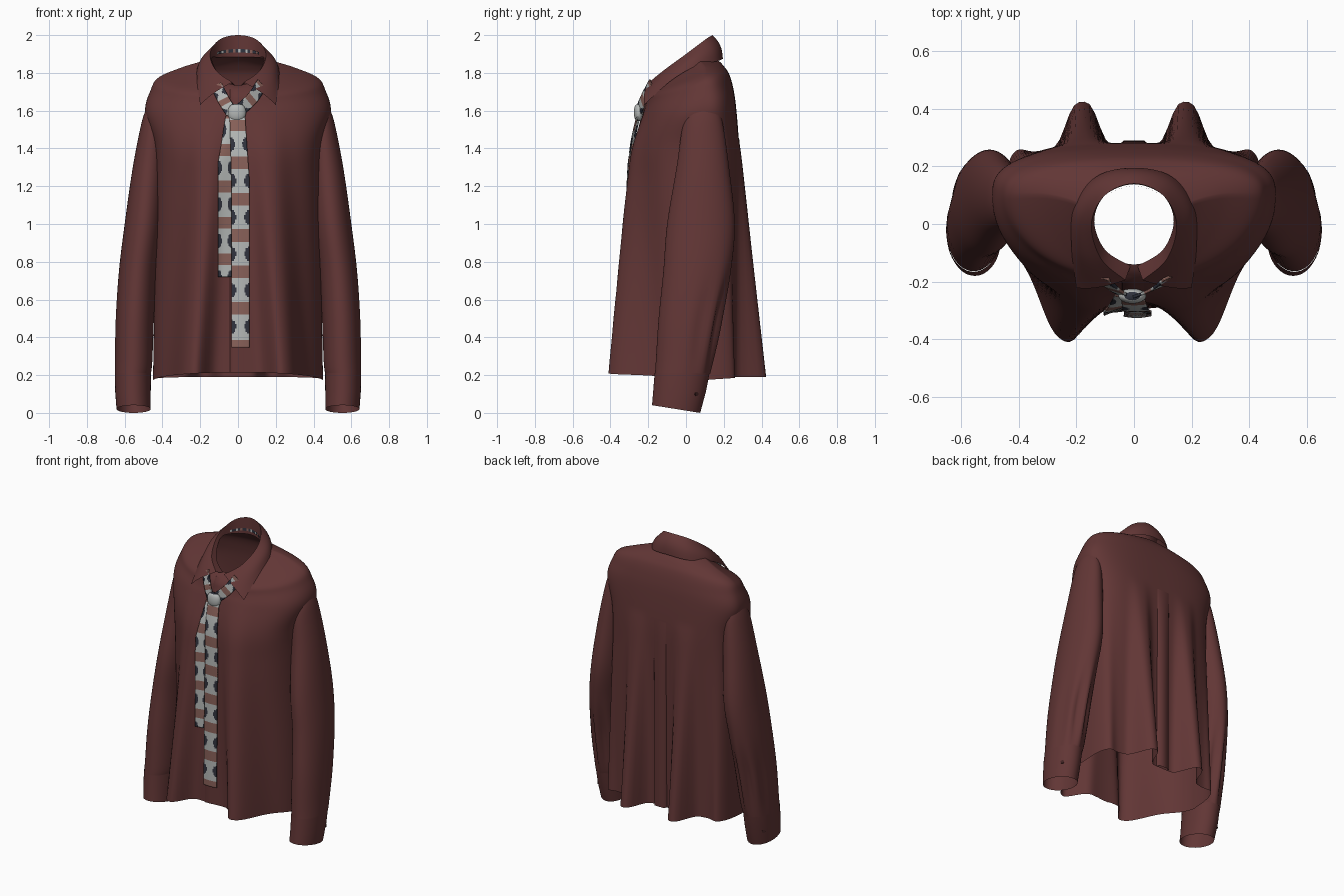
import bpy, bmesh, math
from mathutils import Vector

if "Cube" in bpy.data.objects:
    bpy.data.objects.remove(bpy.data.objects["Cube"])


def material(name, rgb):
    m = bpy.data.materials.new(name)
    m.diffuse_color = (*rgb, 1)
    m.use_nodes = True
    m.node_tree.nodes["Principled BSDF"].inputs["Base Color"].default_value = m.diffuse_color
    return m


MAROON = material("maroon cloth", (0.122, 0.037, 0.036))
BUTTON = material("dark button", (0.05, 0.016, 0.016))
GREY = material("light grey", (0.46, 0.48, 0.47))
ROSE = material("rose brown", (0.25, 0.12, 0.10))
NAVY = material("dark navy", (0.03, 0.033, 0.048))
TIE = [GREY, ROSE, NAVY]


def spline(keys, s):
    """Catmull-Rom through the keys, s runs from 0 to len-1."""
    n = len(keys)
    i = max(0, min(int(s), n - 2))
    f = s - i
    ks = [keys[max(0, min(n - 1, j))] for j in (i - 1, i, i + 1, i + 2)]
    return [0.5 * (2 * b + (c - a) * f + (2 * a - 5 * b + 4 * c - d) * f * f
                   + (3 * b - a - 3 * c + d) * f ** 3) for a, b, c, d in zip(*ks)]


def sheet(name, rows, mats, closed=False, rule=None, thick=0):
    """Loft a smooth sheet; rule(row, column) picks the material of a face."""
    bm = bmesh.new()
    vs = [[bm.verts.new(p) for p in r] for r in rows]
    n = len(rows[0])
    for i in range(len(rows) - 1):
        for j in range(n if closed else n - 1):
            k = (j + 1) % n
            f = bm.faces.new((vs[i][j], vs[i][k], vs[i + 1][k], vs[i + 1][j]))
            f.smooth = True
            if rule:
                f.material_index = rule((i + 0.5) / (len(rows) - 1), (j + 0.5) / (n - 1))
    bmesh.ops.recalc_face_normals(bm, faces=bm.faces)
    me = bpy.data.meshes.new(name)
    bm.to_mesh(me)
    bm.free()
    for m in mats:
        me.materials.append(m)
    ob = bpy.data.objects.new(name, me)
    bpy.context.collection.objects.link(ob)
    if thick:
        mod = ob.modifiers.new("thickness", 'SOLIDIFY')
        mod.thickness = thick
        mod.offset = 0
    return ob


# Body rings: half width, side z, side y, front y, front z, front power, back y, back z, back power
BODY = [
    (0.45, 0.17, 0.04, -0.295, 0.215, 2.0, 0.27, 0.19, 4.0),
    (0.44, 0.80, 0.05, -0.285, 0.80, 2.1, 0.275, 0.80, 3.8),
    (0.435, 1.20, 0.06, -0.275, 1.20, 2.4, 0.28, 1.20, 3.5),
    (0.445, 1.42, 0.08, -0.265, 1.40, 2.6, 0.28, 1.42, 3.2),
    (0.492, 1.59, 0.10, -0.23, 1.57, 2.2, 0.265, 1.62, 2.8),
    (0.462, 1.71, 0.10, -0.21, 1.64, 2.0, 0.25, 1.72, 2.6),
    (0.42, 1.775, 0.10, -0.20, 1.675, 2.0, 0.23, 1.79, 2.4),
    (0.30, 1.828, 0.10, -0.185, 1.70, 2.0, 0.205, 1.83, 2.2),
    (0.19, 1.862, 0.07, -0.165, 1.72, 2.0, 0.175, 1.862, 2.0),
    (0.14, 1.88, 0.02, -0.14, 1.735, 2.0, 0.14, 1.885, 2.0)]


def bump(x, centre, size, power=2):
    return math.exp(-(abs(abs(x) - centre) / size) ** power)


def body_point(s, x, front, unit=False):
    w, zs, ys, fy, fz, fn, by, bz, bn = spline(BODY, s)
    x = x * w if unit else x
    n, y1, z1 = (fn, fy, fz) if front else (bn, by, bz)
    k = max(0, 1 - min(1, abs(x / w)) ** n) ** (1 / n)
    y, z = ys + (y1 - ys) * k, zs + (z1 - zs) * k
    # hanging folds that deepen towards the hem
    if front:
        h = max(0, min(1.2, (1.62 - z) / 1.4))
        y -= 0.178 * h * math.sqrt(k) * bump(x, 0.25 - 0.10 * (1 - h), 0.088, 2.6)
    else:
        h = max(0, min(1.2, (1.48 - z) / 1.28)) * math.sqrt(k)
        y += h * (0.155 * bump(x, 0.18, 0.066, 3) + 0.05 * bump(x, 0.42, 0.05))
    return Vector((x, y, z))


def s_at(z):
    a, b = 0.0, 9.0
    for _ in range(30):
        m = (a + b) / 2
        a, b = (m, b) if body_point(m, 0, True).z < z else (a, m)
    return a


N = 72
arc = [math.sin(math.pi * (j / N - 0.5)) for j in range(N)]
sheet("shirt_body", [[body_point(i / 8, -x, True, True) for x in arc]
                     + [body_point(i / 8, x, False, True) for x in arc]
                     for i in range(73)], [MAROON], closed=True)


# Front placket and back box pleat, raised strips following the body
def strip(name, profile, front, s0, s1, fade):
    d = Vector((0, -1 if front else 1, 0))
    sheet(name, [[body_point(s0 + (s1 - s0) * i / 40, x, front) + d * o * (1 - fade * i / 40)
                  for x, o in profile] for i in range(41)], [MAROON])


strip("front_placket", [(-0.042, 0), (-0.04, 0.006), (0.0, 0.004), (0.035, 0.0008)], True, 0, 7.5, 0)
strip("back_box_pleat", [(-0.045, 0.001), (-0.036, 0.02), (0.036, 0.02), (0.045, 0.001)],
      False, 0, s_at(1.43), 0.85)

# Sleeve rings: z, inner x, outer x, front y, back y
SLEEVE = [(1.62, 0.41, 0.482, 0.03, 0.165), (1.53, 0.385, 0.512, -0.015, 0.195),
          (1.30, 0.385, 0.557, -0.05, 0.228),
          (1.00, 0.40, 0.60, -0.10, 0.258), (0.75, 0.43, 0.63, -0.12, 0.235),
          (0.50, 0.447, 0.645, -0.145, 0.18), (0.27, 0.455, 0.65, -0.16, 0.137),
          (0.208, 0.462, 0.651, -0.164, 0.124)]


def sleeve_ring(side, key, gather):
    z, xi, xo, yf, yb = key
    ring = []
    for j in range(48):
        a = math.tau * j / 48
        r = 1 + gather * math.cos(8 * a) * max(0, math.sin(a) + 0.3)
        ring.append((side * ((xi + xo) / 2 + (xo - xi) / 2 * r * math.cos(a)),
                     (yf + yb) / 2 + (yb - yf) / 2 * r * math.sin(a), z))
    return ring


for side, label in ((-1, "left"), (1, "right")):
    rows = []
    for i in range(57):
        key = spline(SLEEVE, i / 8)
        rows.append(sleeve_ring(side, key, 0.07 * bump(key[0], 0.45, 0.22)))
    sheet(label + "_sleeve", rows, [MAROON], closed=True)

    # Cuff, slanted at the wrist
    cuff = [sleeve_ring(side, k, 0) for k in ((0.212, 0.461, 0.652, -0.166, 0.125),
                                              (0.11, 0.462, 0.65, -0.174, 0.105))]
    cuff.append([(x, y, 0.02 - (y + 0.05) * 0.16)
                 for x, y, z in sleeve_ring(side, (0, 0.462, 0.643, -0.18, 0.075), 0)])
    sheet(label + "_cuff", cuff, [MAROON], closed=True)

    # Cuff button
    bpy.ops.mesh.primitive_cylinder_add(vertices=16, radius=0.011, depth=0.008,
                                        location=(side * 0.625, 0.055, 0.1))
    b = bpy.context.object
    b.name = label + "_cuff_button"
    b.rotation_euler = Vector((side * 0.72, 0.69, 0)).to_track_quat('Z', 'Y').to_euler()
    b.data.materials.append(BUTTON)


# Collar curves, from centre back to one front end, then mirrored
def mirrored(half):
    return [(-x, y, z) for x, y, z in reversed(half[1:])] + half


def curve(half, n=64):
    k = mirrored(half)
    return [Vector(spline(k, i * (len(k) - 1) / n)) for i in range(n + 1)]


fold = curve([(0, 0.14, 2.0), (0.10, 0.10, 1.975), (0.148, 0.0, 1.90),
              (0.115, -0.12, 1.812), (0.03, -0.195, 1.75)])
edge = curve([(0, 0.195, 1.875), (0.13, 0.165, 1.862), (0.208, 0.06, 1.84),
              (0.217, -0.08, 1.758), (0.20, -0.222, 1.63)])
stand = curve([(0, 0.138, 1.885), (0.10, 0.10, 1.882), (0.138, 0.01, 1.875),
               (0.10, -0.09, 1.79), (0.012, -0.145, 1.73)])
fall = []
for i in range(9):
    t = i / 8
    push = 0.016 * math.sin(math.pi * t)
    fall.append([a.lerp(b, t) + Vector((b.x, b.y - 0.02, 0.1)).normalized() * push
                 for a, b in zip(fold, edge)])
sheet("collar_fall", fall, [MAROON])
sheet("collar_stand", [[a.lerp(b, i / 4) for a, b in zip(fold, stand)] for i in range(5)], [MAROON])


# Tie pattern: rose bands, grey ground, navy scallops growing in from the edges
def pattern(z, u, start, period):
    ph = ((z - start) / period) % 1
    if min(ph, 1 - ph) < 0.16:
        return 1
    e = (1 - abs(2 * u - 1)) / 0.55
    return 2 if e * e + ((ph - 0.5) / 0.19) ** 2 < 1 else 0


def blade(name, top, bottom, lift, start, period):
    """top and bottom are (z, left x, right x)."""
    (z0, l0, r0), (z1, l1, r1) = top, bottom
    rows = []
    for i in range(151):
        t = i / 150
        z = z0 + (z1 - z0) * t
        w = min(1, t * 3.5)
        l, r = l0 + (l1 - l0) * w, r0 + (r1 - r0) * w
        rows.append([])
        for j in range(15):
            x = l + (r - l) * j / 14
            y = body_point(s_at(z), x, True).y - lift
            rows[-1].append((x, y - 0.004 * math.sin(math.pi * j / 14), z))
    sheet(name, rows, TIE, rule=lambda v, u: pattern(z0 + (z1 - z0) * v, u, start, period),
          thick=0.007)


blade("tie_wide_blade", (1.60, -0.045, 0.035), (0.345, -0.035, 0.06), 0.026, 0.36, 0.193)
blade("tie_narrow_blade", (1.57, -0.065, -0.02), (0.72, -0.105, -0.035), 0.014, 0.815, 0.193)


# Tie strands running from under the collar to the knot
def strand(name, path, across):
    d = Vector(across)
    sheet(name, [[Vector(spline(path, i / 15)) + d * (j / 5 - 1) for j in range(11)]
                 for i in range(31)], TIE,
          rule=lambda v, u: pattern(v, u, 0.05, 0.5), thick=0.01)


strand("tie_left_strand", [(-0.115, -0.183, 1.735), (-0.075, -0.222, 1.655), (-0.03, -0.25, 1.585)],
       (0.027, -0.008, 0.014))
strand("tie_right_strand", [(0.125, -0.183, 1.74), (0.075, -0.222, 1.665), (0.005, -0.25, 1.60)],
       (0.020, 0.008, -0.024))

# Knot
knot = []
for i in range(17):
    a = math.pi * (i / 16 - 0.5)
    c = max(0.02, max(0, math.cos(a)) ** 0.6)
    knot.append([(-0.006 + 0.048 * c * math.cos(b), -0.25 + 0.026 * c * math.sin(b),
                  1.59 + 0.045 * math.sin(a)) for b in (math.tau * j / 24 for j in range(24))])
sheet("tie_knot", knot, TIE, closed=True, rule=lambda v, u: 2 if v < 0.15 or v > 0.9 else 0)

# Tie band glimpsed inside the back of the collar
inner = [(a, b) for a, b in zip(fold, stand) if a.y > 0.07]
sheet("tie_neck_band", [[a.lerp(b, t) - Vector((a.x * 0.04, 0.006, 0)) for a, b in inner]
                        for t in (0.64, 0.72, 0.8)], TIE,
      rule=lambda v, u: (0, 2, 1, 2)[int(u * 24) % 4])
